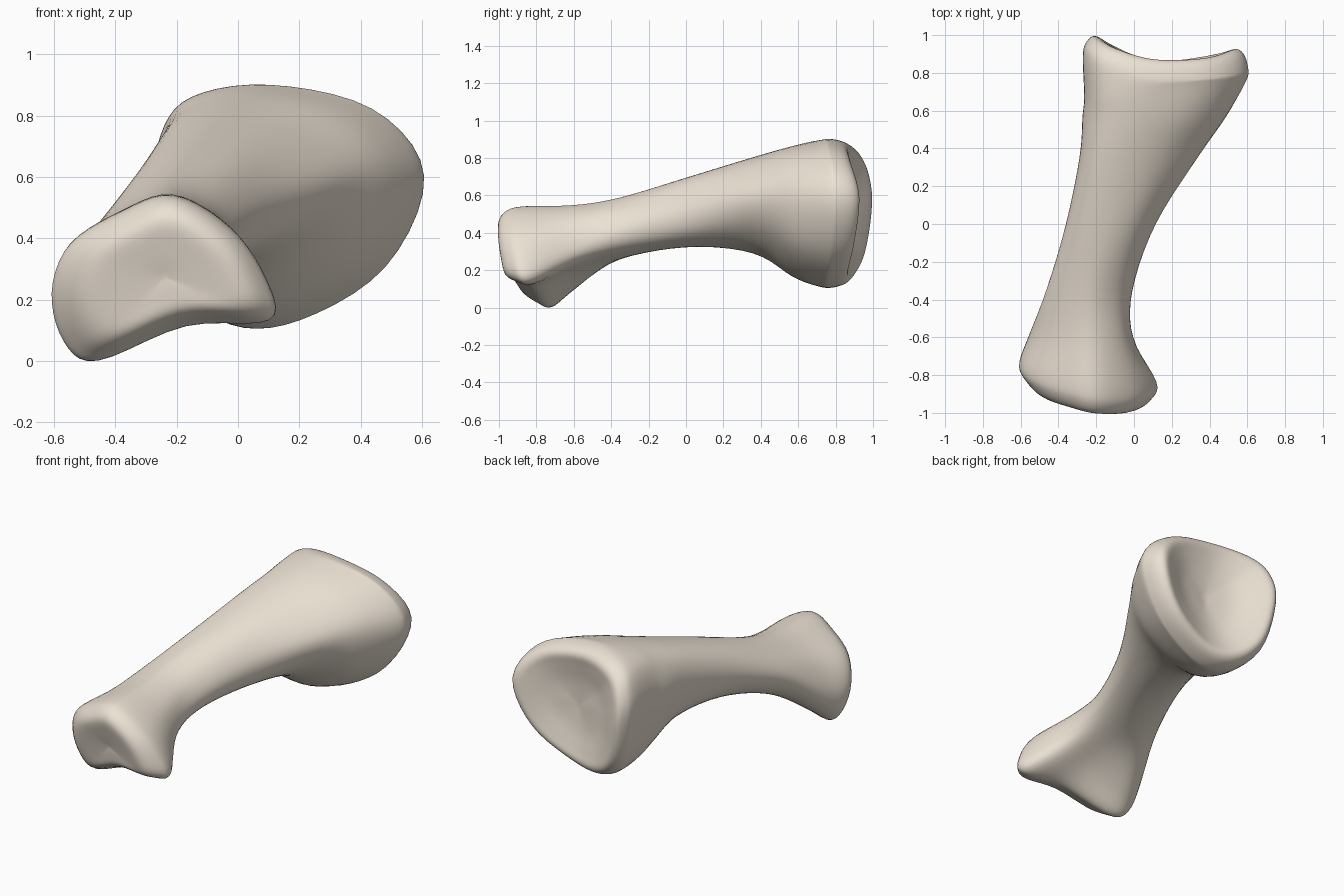
import bpy, bmesh
from mathutils import Vector

if "Cube" in bpy.data.objects:
    bpy.data.objects.remove(bpy.data.objects["Cube"])

AROUND, ALONG = 5, 5      # subdivisions between control points / rings


def spline(p0, p1, p2, p3, t):
    """Catmull-Rom point between p1 and p2."""
    return 0.5 * (2 * p1 + (p2 - p0) * t + (2 * p0 - 5 * p1 + 4 * p2 - p3) * t * t
                  + (3 * p1 - p0 - 3 * p2 + p3) * t ** 3)


def section(y, pts, tilt_x=0.0, tilt_z=0.0, cx=0.0, cz=0.0):
    """Closed outline in x/z placed at y, optionally tilted about (cx, cz)."""
    return [Vector((x, y + tilt_x * (x - cx) + tilt_z * (z - cz), z)) for x, z in pts]


def shrink(ring, s, y_of, centre):
    """Copy of a ring scaled about a centre, with y given by a function."""
    return [Vector((centre[0] + (p.x - centre[0]) * s, y_of(p),
                    centre[1] + (p.z - centre[1]) * s)) for p in ring]


# Knuckle end, shaft and socket end outlines (clockwise from the left)
knuckle = section(-.81, [(-.61, .22), (-.55, .38), (-.38, .485), (-.21, .54), (-.02, .43),
                         (.09, .27), (.105, .13), (-.17, .115), (-.46, -.005), (-.57, .06)],
                  -.14, -.2, -.25, .3)
neck = section(-.6, [(-.56, .25), (-.49, .41), (-.37, .495), (-.22, .545), (-.07, .47),
                     (-.01, .34), (-.03, .24), (-.20, .19), (-.43, .09), (-.53, .13)])
shaft_front = section(-.35, [(-.465, .40), (-.42, .49), (-.33, .555), (-.21, .585), (-.08, .53),
                             (-.01, .42), (-.04, .32), (-.17, .265), (-.33, .26), (-.43, .31)])
shaft_mid = section(0, [(-.36, .50), (-.335, .60), (-.25, .67), (-.11, .69), (.02, .65),
                        (.11, .53), (.09, .40), (-.03, .325), (-.19, .33), (-.31, .40)])
shaft_back = section(.36, [(-.285, .56), (-.27, .69), (-.19, .775), (-.02, .80), (.18, .75),
                           (.34, .61), (.29, .45), (.12, .32), (-.08, .29), (-.23, .40)])
flare = section(.57, [(-.27, .55), (-.255, .71), (-.16, .825), (.05, .86), (.32, .80),
                      (.49, .62), (.41, .35), (.17, .185), (-.04, .17), (-.20, .31)])
socket = section(.71, [(-.26, .55), (-.245, .73), (-.15, .85), (.10, .89), (.43, .815),
                       (.60, .60), (.475, .305), (.20, .135), (-.02, .12), (-.19, .26)],
                 .1, 0, .1)

# Domed knuckle cap, slanting back on the left
KC, SC = (-.24, .27), (.17, .5)
front_cap = [shrink(knuckle, s, lambda p, d=d, s=s: -.81 - d + 1.25 * (p.y + .81) * s, KC)
             for s, d in ((.02, .135), (.35, .145), (.7, .145), (.92, .085))]


# Saddle-shaped rim with a shallow hollow socket
def rim(p):
    return .89 + .095 * ((p.x - .27) / .5) ** 2 - .03 * ((p.z - .5) / .38) ** 2


back_cap = [shrink(socket, s, lambda p, k=k, d=d: .825 + k * (rim(p) - .825) - d, SC)
            for s, k, d in ((1.02, 1, .1), (.97, 1, .03), (.87, 1, 0), (.7, .75, 0),
                            (.4, .25, 0), (.02, 0, 0))]

rings = front_cap + [knuckle, neck, shaft_front, shaft_mid, shaft_back, flare, socket] + back_cap

# Refine around every ring, then along the length
fine = []
for r in rings:
    n = len(r)
    fine.append([spline(r[i - 1], r[i], r[(i + 1) % n], r[(i + 2) % n], k / AROUND)
                 for i in range(n) for k in range(AROUND)])
loft = []
last = len(fine) - 1
for i in range(last):
    quad = [fine[max(i - 1, 0)], fine[i], fine[i + 1], fine[min(i + 2, last)]]
    for k in range(ALONG):
        loft.append([spline(*ps, k / ALONG) for ps in zip(*quad)])
loft.append(fine[-1])

# Skin the rings
bm = bmesh.new()
rows = [[bm.verts.new(p) for p in r] for r in loft]
n = len(rows[0])
for a, b in zip(rows, rows[1:]):
    for j in range(n):
        k = (j + 1) % n
        bm.faces.new((a[j], a[k], b[k], b[j]))
bm.faces.new(rows[0])
bm.faces.new(rows[-1])
for _ in range(3):
    bmesh.ops.smooth_vert(bm, verts=bm.verts, factor=0.4,
                          use_axis_x=True, use_axis_y=True, use_axis_z=True)
bmesh.ops.recalc_face_normals(bm, faces=bm.faces)

# Stand on the ground
low = min(v.co.z for v in bm.verts)
bmesh.ops.translate(bm, verts=bm.verts, vec=(0, 0, -low))
for f in bm.faces:
    f.smooth = True
mesh = bpy.data.meshes.new("toe_bone")
bm.to_mesh(mesh)
bm.free()
bone = bpy.data.objects.new("toe_bone", mesh)
bpy.context.collection.objects.link(bone)

# Pale bone colour
mat = bpy.data.materials.new("bone")
mat.diffuse_color = (.84, .76, .66, 1)
mat.use_nodes = True
mat.node_tree.nodes["Principled BSDF"].inputs["Base Color"].default_value = mat.diffuse_color
mesh.materials.append(mat)
